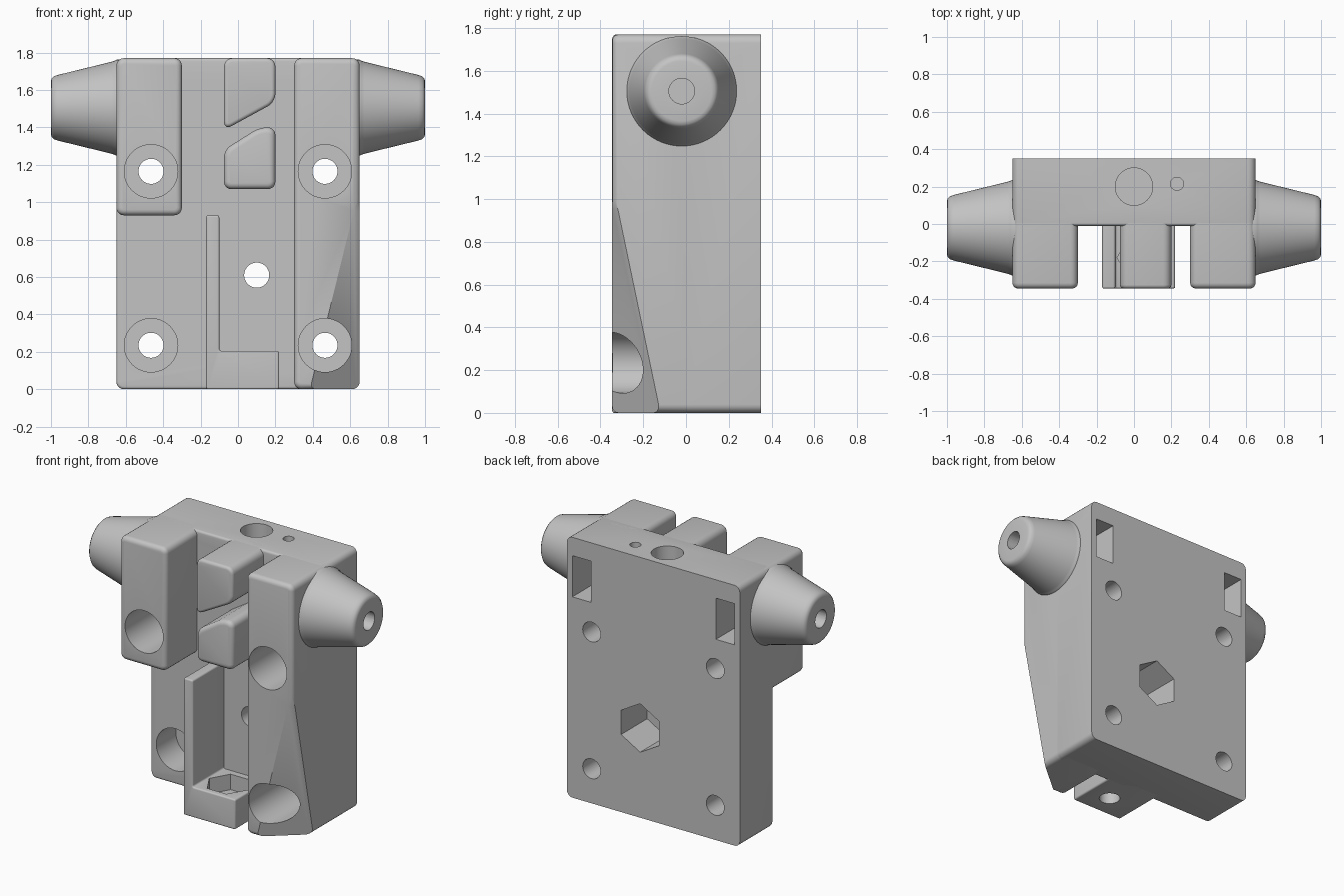
import bpy, bmesh, math
from mathutils import Vector, Matrix

if "Cube" in bpy.data.objects:
    bpy.data.objects.remove(bpy.data.objects["Cube"])

GREY = (0.55, 0.55, 0.55, 1)
mat = bpy.data.materials.new("matte_grey")
mat.use_nodes = True
mat.diffuse_color = GREY
mat.node_tree.nodes["Principled BSDF"].inputs["Base Color"].default_value = GREY

FRONT, FLOOR, BACK, TOP = -0.345, -0.01, 0.35, 1.77
WIDE, INNER, AXIS_Z = 0.65, 0.30, 1.505
parts, cutters = [], []


def add(name, bm, group):
    bmesh.ops.recalc_face_normals(bm, faces=bm.faces)
    mesh = bpy.data.meshes.new(name)
    bm.to_mesh(mesh)
    bm.free()
    mesh.materials.append(mat)
    obj = bpy.data.objects.new(name, mesh)
    bpy.context.collection.objects.link(obj)
    group.append(obj)


def block(name, points, y0, y1, corner=0.04, edge=0.03):
    """Outline in x,z extruded along y, with rounded corners and front rim."""
    bm = bmesh.new()
    near, far = [[bm.verts.new((x, y, z)) for x, z in points] for y in (y0, y1)]
    bm.faces.new(near)
    bm.faces.new(far)
    for i in range(len(points)):
        bm.faces.new((near[i - 1], near[i], far[i], far[i - 1]))
    bmesh.ops.recalc_face_normals(bm, faces=bm.faces)
    along = [e for e in bm.edges if abs(e.verts[0].co.y - e.verts[1].co.y) > 1e-4]
    bmesh.ops.bevel(bm, geom=along, offset=corner, segments=5, profile=0.5,
                    affect='EDGES', clamp_overlap=True)
    rim = [e for e in bm.edges if all(abs(v.co.y - y0) < 1e-4 for v in e.verts)]
    bmesh.ops.bevel(bm, geom=rim, offset=edge, segments=4, profile=0.5,
                    affect='EDGES', clamp_overlap=True)
    add(name, bm, parts)


def rect(x0, x1, z0, z1):
    return [(x0, z0), (x1, z0), (x1, z1), (x0, z1)]


def drill(name, start, end, radius, sides=48, spin=0):
    """Round or hexagonal cutter between two points."""
    start, end = Vector(start), Vector(end)
    way = end - start
    turn = way.to_track_quat('Z', 'Y').to_matrix().to_4x4()
    bm = bmesh.new()
    bmesh.ops.create_cone(bm, cap_ends=True, segments=sides, radius1=radius, radius2=radius,
                          depth=way.length,
                          matrix=Matrix.Translation((start + end) / 2) @ turn @ Matrix.Rotation(spin, 4, 'Z'))
    add(name, bm, cutters)


# Back plate, short block at the model's right, full column at its left
block("back_plate", rect(-WIDE, WIDE, 0, TOP), FLOOR, BACK, edge=0.015)
block("right_upper_block", rect(-WIDE, -INNER, 0.93, TOP), FRONT, 0.05)
block("left_column", rect(INNER, WIDE, 0, TOP), FRONT, 0.05)

# Slanted lower corner of the column
a, b, c = Vector((WIDE, FRONT, 1.08)), Vector((WIDE, -0.12, 0)), Vector((0.385, FRONT, 0))
normal = (b - a).cross(c - a).normalized()
if normal.x < 0:
    normal.negate()
middle = (a + b + c) / 3
drill("column_slant", middle, middle + normal * 0.3, 0.78)

# Central guide blocks
block("upper_guide", [(-0.075, 1.385), (0.2, 1.535), (0.2, TOP), (-0.075, TOP)], FRONT, 0.05, 0.045)
block("lower_guide", [(-0.075, 1.07), (0.2, 1.07), (0.2, 1.4), (0.115, 1.4), (-0.075, 1.28)],
      FRONT, 0.05, 0.04)

# L-shaped bracket
block("bracket", [(-0.17, 0), (0.22, 0), (0.22, 0.205), (-0.1, 0.205), (-0.1, 0.93), (-0.17, 0.93)],
      FRONT, 0.05, 0.012, 0.01)

# Tapered side bosses, nut slots and their bores
profile = [(0.62, 0), (0.62, 0.257), (0.65, 0.257), (0.66, 0.251), (0.675, 0.246), (0.965, 0.175),
           (0.985, 0.168), (0.997, 0.155), (1.0, 0.14), (1.0, 0)]
nut = [(0.4, -0.14), (-0.1, -0.14), (-0.18, 0), (-0.1, 0.14), (0.4, 0.14)]
for side, s in (("left", 1), ("right", -1)):
    bm = bmesh.new()
    vs = [bm.verts.new((s * x, -0.02, AXIS_Z + r)) for x, r in profile]
    es = [bm.edges.new(pair) for pair in zip(vs, vs[1:])]
    bmesh.ops.spin(bm, geom=vs + es, cent=(0, -0.02, AXIS_Z), axis=(1, 0, 0),
                   angle=math.tau, steps=64, use_duplicate=False)
    bmesh.ops.remove_doubles(bm, verts=bm.verts, dist=1e-4)
    add(side + "_boss", bm, parts)

    bm = bmesh.new()
    ends = [[bm.verts.new((s * x, y, AXIS_Z + z)) for y, z in nut] for x in (0.47, 0.61)]
    for ring in ends:
        bm.faces.new(ring)
    for i in range(len(nut)):
        bm.faces.new((ends[0][i - 1], ends[0][i], ends[1][i], ends[1][i - 1]))
    add(side + "_nut_slot", bm, cutters)
    drill(side + "_boss_bore", (s * 0.42, -0.02, AXIS_Z), (s * 1.1, -0.02, AXIS_Z), 0.06)

    # Counterbored mounting holes
    for z in (0.235, 1.165):
        drill("mount_hole", (s * 0.465, -0.5, z), (s * 0.465, 0.5, z), 0.067)
        drill("counterbore", (s * 0.465, -0.5, z), (s * 0.465, 0.2, z), 0.143)

# Centre hole with hexagonal pocket, top holes, bracket hole with hexagonal pocket
drill("centre_hole", (0.1, -0.2, 0.61), (0.1, 0.5, 0.61), 0.067)
drill("centre_hex", (0.1, 0.07, 0.61), (0.1, 0.5, 0.61), 0.165, 6)
drill("large_top_hole", (0, 0.2, 1.15), (0, 0.2, 2), 0.1)
drill("small_top_hole", (0.23, 0.215, 1.3), (0.23, 0.215, 2), 0.035)
drill("bracket_hole", (0.055, -0.18, -0.1), (0.055, -0.18, 0.3), 0.067)
drill("bracket_hex", (0.055, -0.18, 0.1), (0.055, -0.18, 0.3), 0.145, 6, math.pi / 6)


def bounds(obj):
    return [(min(v.co[i] for v in obj.data.vertices), max(v.co[i] for v in obj.data.vertices)) for i in range(3)]


# Cut every part with the cutters that reach it, then bake and shade
for obj in parts:
    mine = bounds(obj)
    for tool in cutters:
        if tool.name == "column_slant" and obj.name != "left_column":
            continue
        if all(p[0] < q[1] and q[0] < p[1] for p, q in zip(mine, bounds(tool))):
            mod = obj.modifiers.new(tool.name, 'BOOLEAN')
            mod.operation, mod.solver, mod.object = 'DIFFERENCE', 'EXACT', tool
bpy.context.view_layer.update()
deps = bpy.context.evaluated_depsgraph_get()
baked = [(o, bpy.data.meshes.new_from_object(o.evaluated_get(deps))) for o in parts]
for obj, mesh in baked:
    obj.modifiers.clear()
    obj.data = mesh
for tool in cutters:
    bpy.data.objects.remove(tool)
bpy.ops.object.select_all(action='DESELECT')
for obj in parts:
    obj.select_set(True)
bpy.context.view_layer.objects.active = parts[0]
bpy.ops.object.shade_smooth_by_angle(angle=math.radians(32))
